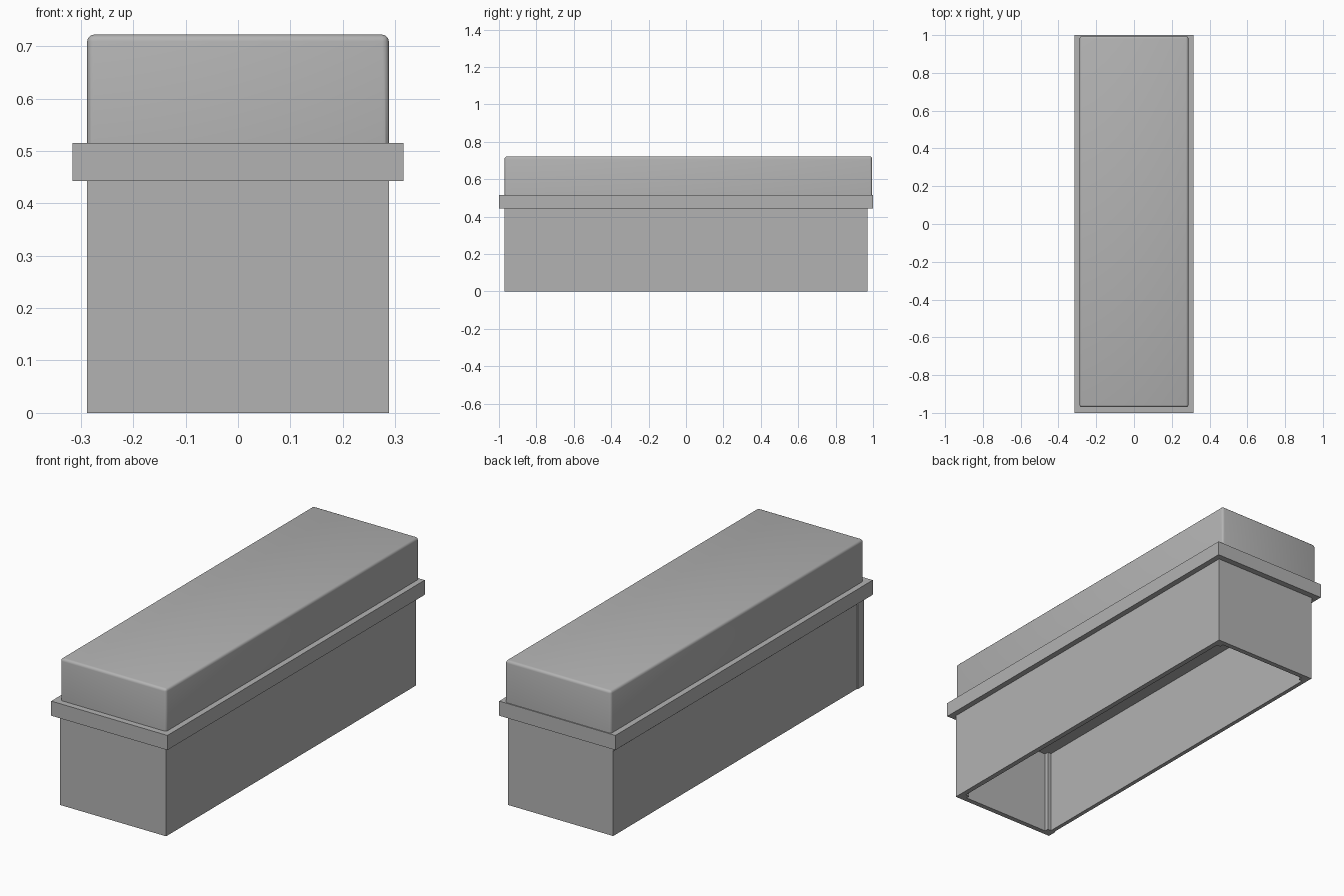
import bpy
import bmesh
from mathutils import Vector

cube = bpy.data.objects.get("Cube")
if cube:
    bpy.data.objects.remove(cube, do_unlink=True)

grey = bpy.data.materials.new("plain grey")
grey.use_nodes = True
COLOR = (0.45, 0.45, 0.45, 1)
grey.diffuse_color = COLOR
grey.node_tree.nodes["Principled BSDF"].inputs["Base Color"].default_value = COLOR


def box(name, lo, hi):
    """Axis-aligned box between two corners."""
    lo, hi = Vector(lo), Vector(hi)
    mesh = bpy.data.meshes.new(name)
    bm = bmesh.new()
    bmesh.ops.create_cube(bm, size=1)
    for v in bm.verts:
        v.co = (lo + hi) / 2 + v.co * (hi - lo)
    bm.to_mesh(mesh)
    bm.free()
    mesh.materials.append(grey)
    obj = bpy.data.objects.new(name, mesh)
    bpy.context.collection.objects.link(obj)
    return obj


X, Y = 0.288, 0.97          # outer half sizes of the body
WALL, POST = 0.025, 0.045   # wall and corner post thickness
CEIL, RIM, SHELF = 0.42, 0.443, 0.515
RECESS = 0.005

# Hollow body, open underneath
box("front_wall", (-X, -Y, 0), (X, -Y + WALL, CEIL))
box("back_wall", (-X + RECESS, Y - WALL, 0), (X, Y, CEIL))
box("long_wall", (X - WALL, -Y + WALL, 0), (X, Y - WALL, CEIL))
box("recessed_wall", (-X + RECESS, -Y + POST, 0), (-X + WALL, Y - WALL, CEIL))
box("body_ceiling", (-X, -Y, CEIL), (X, Y, RIM))

# Corner posts inside the body
for sx, sname in ((-1, "near"), (1, "far")):
    for sy, yname in ((-1, "front"), (1, "back")):
        outer = X if (sx, sy) == (-1, -1) else X - WALL
        xs = sorted((sx * outer, sx * (X - POST)))
        ys = sorted((sy * (Y - WALL), sy * (Y - POST)))
        box(f"{yname}_{sname}_post", (xs[0], ys[0], 0), (xs[1], ys[1], CEIL))

# Projecting collar
box("collar", (-0.316, -1, RIM), (0.316, 1, SHELF))

# Raised lid with softened top and corners, set towards the back
lid = box("lid", (-X, -Y, SHELF), (X, 0.995, 0.722))
bm = bmesh.new()
bm.from_mesh(lid.data)
edges = [e for e in bm.edges if max(v.co.z for v in e.verts) > SHELF + 0.1]
bmesh.ops.bevel(bm, geom=edges, offset=0.013, segments=3, profile=0.5,
                affect='EDGES')
bm.to_mesh(lid.data)
bm.free()
bpy.ops.object.select_all(action='DESELECT')
lid.select_set(True)
bpy.context.view_layer.objects.active = lid
bpy.ops.object.shade_smooth_by_angle()
